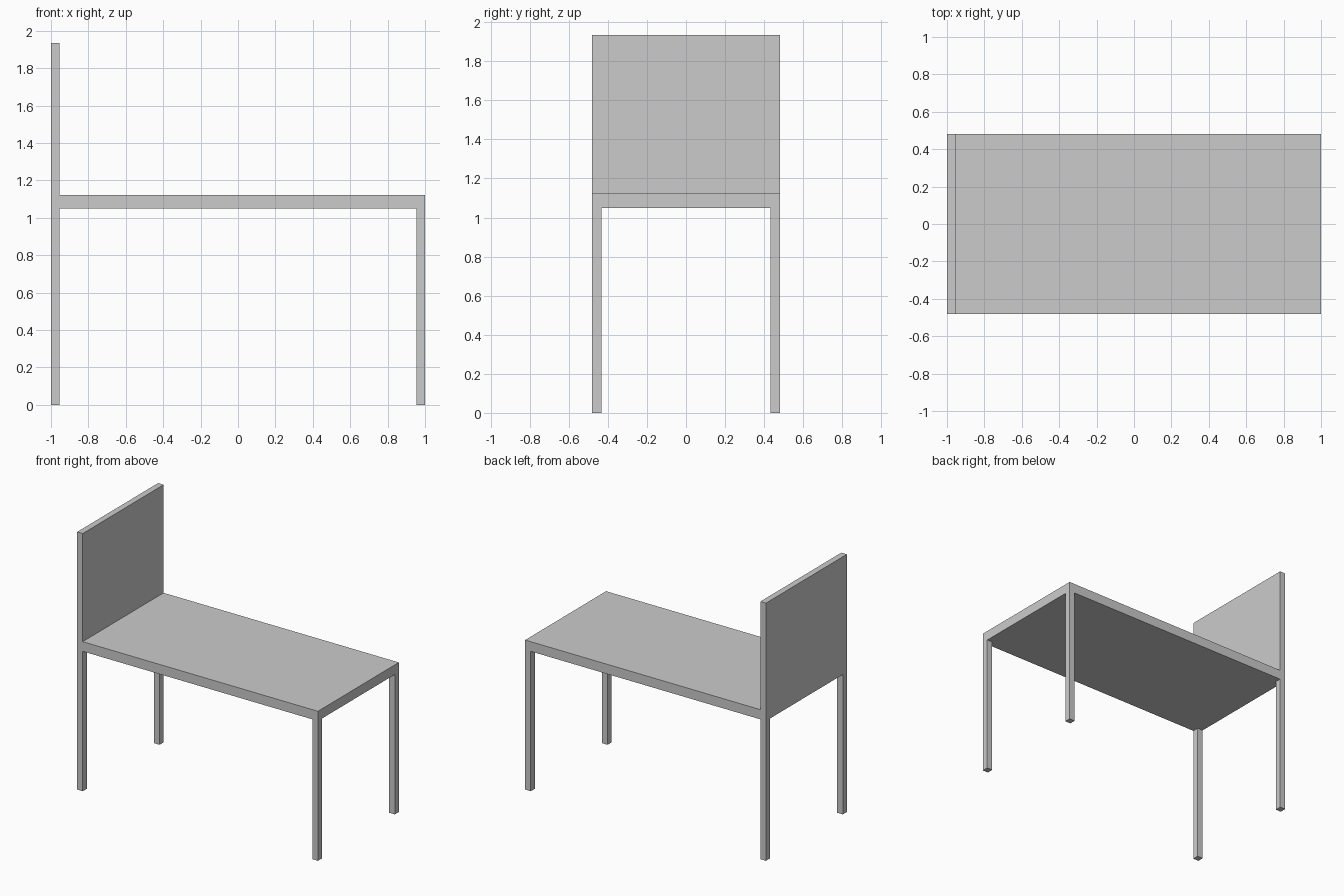
import bpy
import bmesh
from mathutils import Vector

if "Cube" in bpy.data.objects:
    bpy.data.objects.remove(bpy.data.objects["Cube"])

HALF_X, HALF_Y = 1.0, 0.48
SEAT_BOTTOM, SEAT_TOP, BACK_TOP = 1.05, 1.123, 1.935
LEG_X, LEG_Y = 0.046, 0.048


def box(name, low, high):
    """Flat-faced box between two opposite corners."""
    low, high = Vector(low), Vector(high)
    bm = bmesh.new()
    bmesh.ops.create_cube(bm, size=1)
    bmesh.ops.scale(bm, vec=high - low, verts=bm.verts)
    bmesh.ops.translate(bm, vec=(low + high) / 2, verts=bm.verts)
    mesh = bpy.data.meshes.new(name)
    bm.to_mesh(mesh)
    bm.free()
    obj = bpy.data.objects.new(name, mesh)
    bpy.context.collection.objects.link(obj)
    return obj


# Long seat slab
box("seat", (-HALF_X, -HALF_Y, SEAT_BOTTOM), (HALF_X, HALF_Y, SEAT_TOP))

# Upright panel at the left end
box("backrest", (-HALF_X, -HALF_Y, SEAT_TOP), (-HALF_X + LEG_X, HALF_Y, BACK_TOP))

# Four corner legs
for x_name, x in (("left", -HALF_X), ("right", HALF_X - LEG_X)):
    for y_name, y in (("front", -HALF_Y), ("back", HALF_Y - LEG_Y)):
        box(f"{y_name}_{x_name}_leg", (x, y, 0), (x + LEG_X, y + LEG_Y, SEAT_BOTTOM))
